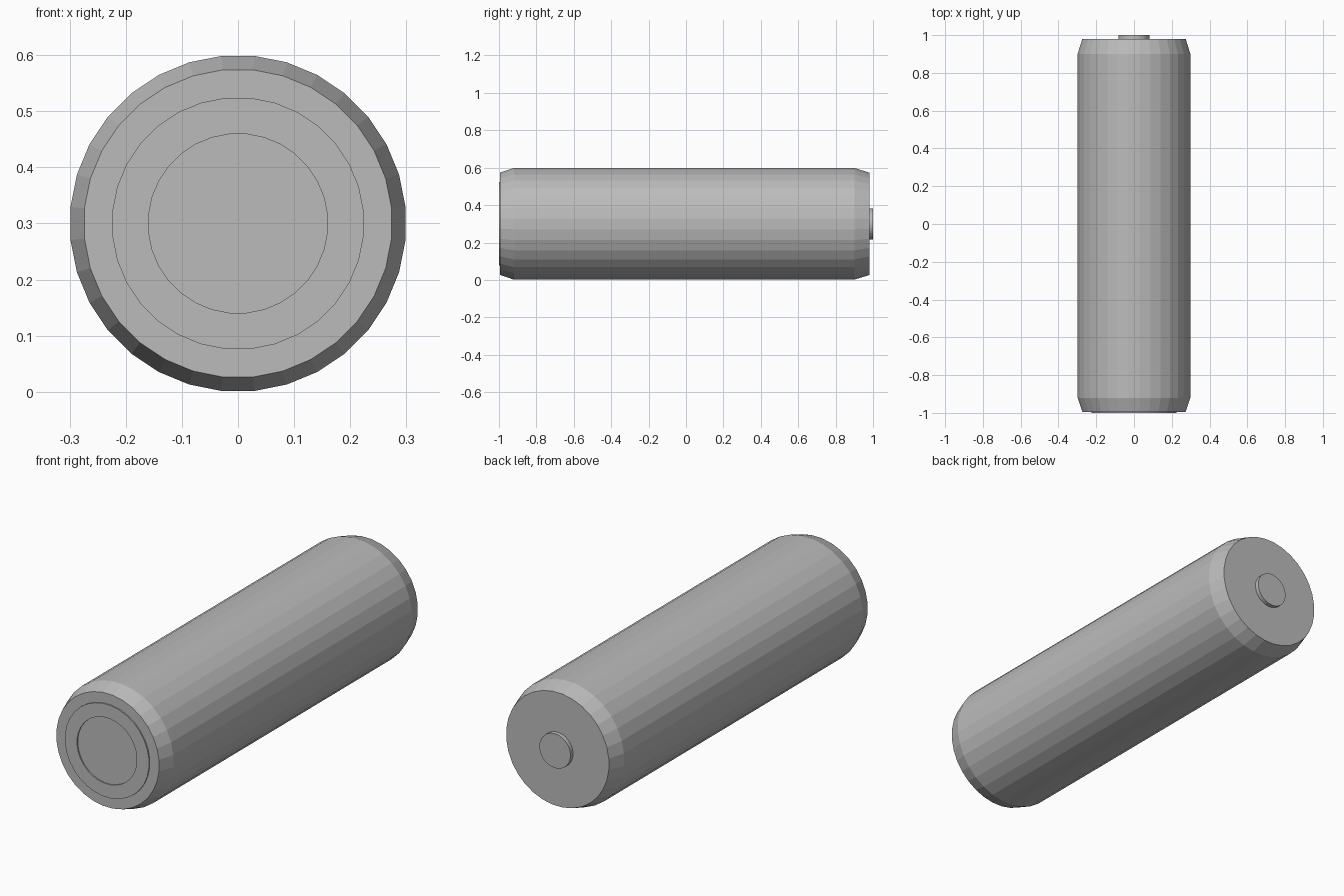
import bpy
import bmesh
import math

if "Cube" in bpy.data.objects:
    bpy.data.objects.remove(bpy.data.objects["Cube"])

SIDES = 32
CENTRE_Z = 0.3

grey = bpy.data.materials.new("metal grey")
grey.diffuse_color = (0.5, 0.5, 0.5, 1)
grey.use_nodes = True
grey.node_tree.nodes["Principled BSDF"].inputs["Base Color"].default_value = grey.diffuse_color


def lathe(name, profile):
    """Turn (radius, y) points around the lengthwise axis; both ends are capped."""
    bm = bmesh.new()
    rings = []
    for r, y in profile:
        ring = []
        for i in range(SIDES):
            a = 2 * math.pi * (i + 0.5) / SIDES
            ring.append(bm.verts.new((r * math.cos(a), y, CENTRE_Z + r * math.sin(a))))
        rings.append(ring)
    for a, b in zip(rings, rings[1:]):
        for i in range(SIDES):
            j = (i + 1) % SIDES
            bm.faces.new((a[i], a[j], b[j], b[i]))
    bm.faces.new(rings[0])
    bm.faces.new(rings[-1])
    bmesh.ops.recalc_face_normals(bm, faces=bm.faces)
    mesh = bpy.data.meshes.new(name)
    bm.to_mesh(mesh)
    bm.free()
    mesh.materials.append(grey)
    obj = bpy.data.objects.new(name, mesh)
    bpy.context.collection.objects.link(obj)
    return obj


# Faceted casing: raised contact ring on the front, tapered shoulders,
# stepped contact button on the back
lathe("cell_casing", [
    (0.16, -0.994), (0.16, -1.0), (0.225, -1.0), (0.225, -0.994),
    (0.275, -0.994), (0.3, -0.92),
    (0.3, 0.9), (0.275, 0.98),
    (0.083, 0.98), (0.083, 1.0),
])
